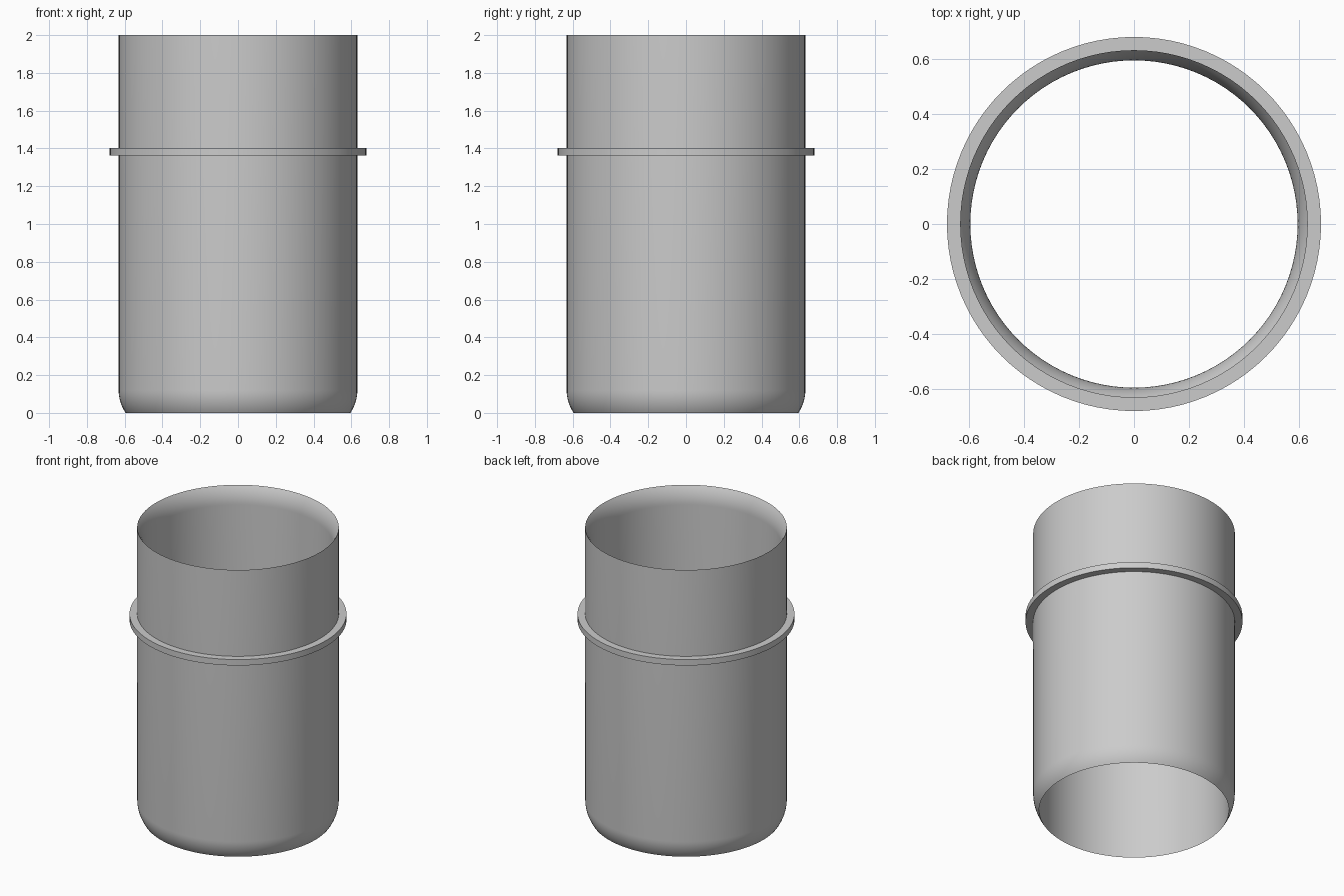
import bpy
import bmesh
from math import sin, cos, pi, radians

if "Cube" in bpy.data.objects:
    bpy.data.objects.remove(bpy.data.objects["Cube"])

SEGMENTS = 96
WALL = 0.632
BORE = 0.595
HEIGHT = 2.0

grey = bpy.data.materials.new("plain_grey")
grey.use_nodes = True
colour = (0.6, 0.6, 0.6, 1)
grey.diffuse_color = colour
grey.node_tree.nodes["Principled BSDF"].inputs["Base Color"].default_value = colour


def lathe(name, profile):
    """Revolve a (radius, height) profile around the z axis."""
    bm = bmesh.new()
    rings = [[bm.verts.new((r * cos(2 * pi * i / SEGMENTS), r * sin(2 * pi * i / SEGMENTS), z))
              for i in range(SEGMENTS)] for r, z in profile]
    for low, high in zip(rings, rings[1:]):
        for i in range(SEGMENTS):
            j = (i + 1) % SEGMENTS
            bm.faces.new((low[i], low[j], high[j], high[i]))
    bmesh.ops.remove_doubles(bm, verts=bm.verts, dist=0.0001)
    mesh = bpy.data.meshes.new(name)
    bm.to_mesh(mesh)
    bm.free()
    obj = bpy.data.objects.new(name, mesh)
    bpy.context.collection.objects.link(obj)
    mesh.materials.append(grey)
    bpy.ops.object.select_all(action="DESELECT")
    obj.select_set(True)
    bpy.context.view_layer.objects.active = obj
    bpy.ops.object.shade_smooth_by_angle(angle=radians(30))


# Sleeve: outside curves in to a sharp foot, bore flares out to a sharp rim
radius, sweep, steps = 0.213, radians(34.3), 8
angles = [sweep * (1 - k / steps) for k in range(steps + 1)]
curve = [(radius * (1 - cos(a)), radius * (sin(sweep) - sin(a))) for a in angles]
outside = [(WALL - inset, z) for inset, z in curve]
flare = [(BORE + inset, HEIGHT - z) for inset, z in curve]
lathe("sleeve", outside + flare + [(BORE, 0)])

# Flat collar around the sleeve
lathe("collar", [(WALL, 1.362), (0.68, 1.362), (0.68, 1.403), (WALL, 1.403)])
